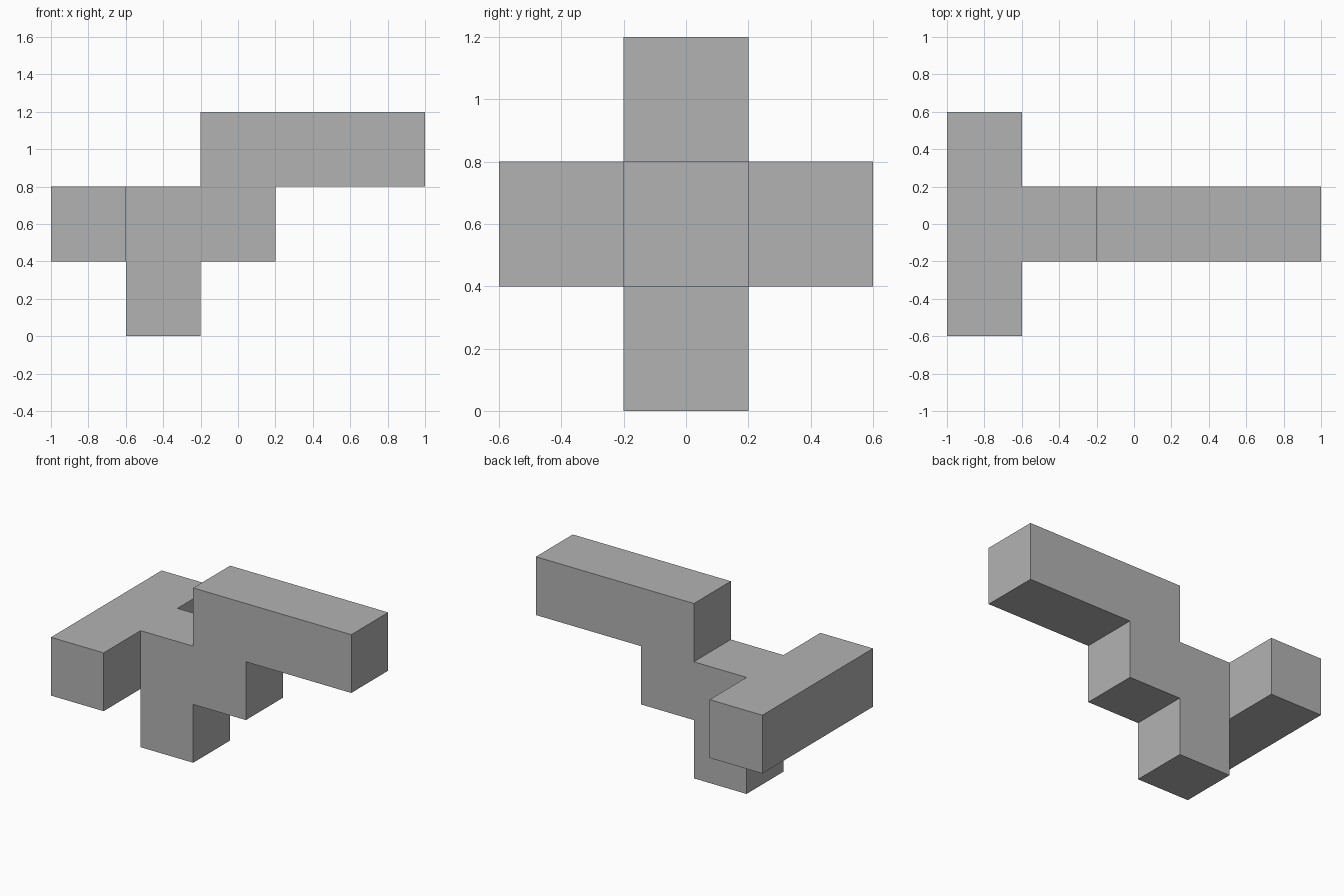
import bpy
import bmesh
from mathutils import Vector

default_cube = bpy.data.objects.get("Cube")
if default_cube:
    bpy.data.objects.remove(default_cube, do_unlink=True)

S = 0.4  # side of one unit cube

# Single flat colour
grey = bpy.data.materials.new("plain_grey")
grey.use_nodes = True
colour = (0.45, 0.45, 0.45, 1)
grey.diffuse_color = colour
grey.node_tree.nodes["Principled BSDF"].inputs["Base Color"].default_value = colour

# Unit cubes of each part, as grid positions
crossbar = {(0, y, 1) for y in (-1, 0, 1)}
middle = {(x, 0, 1) for x in (1, 2)}
foot = {(1, 0, 0)}
upper_beam = {(x, 0, 2) for x in (2, 3, 4)}
cells = crossbar | middle | foot | upper_beam

# Outer skin: a square wherever a cube has no neighbour
bm = bmesh.new()
for cell in sorted(cells):
    centre = Vector(((cell[0] - 2) * S, cell[1] * S, (cell[2] + 0.5) * S))
    for axis in range(3):
        for sign in (-1, 1):
            normal = Vector((0, 0, 0))
            normal[axis] = sign
            if tuple(int(c + n) for c, n in zip(cell, normal)) in cells:
                continue
            u = Vector((0, 0, 0))
            u[(axis + 1) % 3] = 1
            v = normal.cross(u)
            corners = (u + v, v - u, -u - v, u - v)
            bm.faces.new([bm.verts.new(centre + (normal + c) * S / 2) for c in corners])

# Weld the squares and merge flat regions into single faces
bmesh.ops.remove_doubles(bm, verts=bm.verts[:], dist=0.001)
bmesh.ops.dissolve_limit(bm, angle_limit=0.01, verts=bm.verts[:], edges=bm.edges[:])
bmesh.ops.recalc_face_normals(bm, faces=bm.faces[:])

mesh = bpy.data.meshes.new("block_structure")
bm.to_mesh(mesh)
bm.free()
mesh.materials.append(grey)
bpy.context.collection.objects.link(bpy.data.objects.new("block_structure", mesh))
